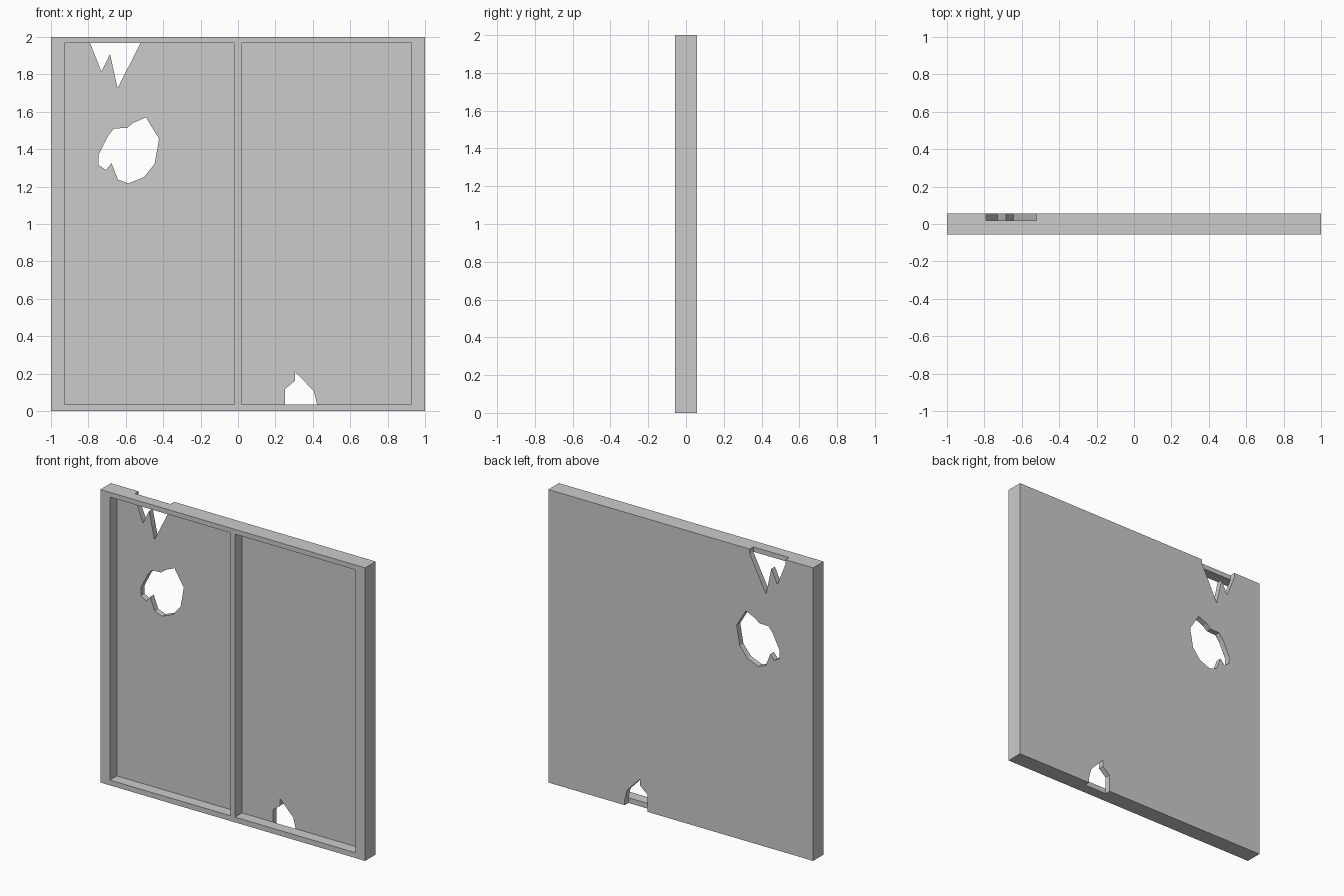
import bpy, bmesh

if "Cube" in bpy.data.objects:
    bpy.data.objects.remove(bpy.data.objects["Cube"])

T = 0.057          # half thickness
RECESS = 0.018     # y of the panel face behind the frame


def prism(name, pts, y0, y1):
    """Extrude an x/z outline from y0 to y1."""
    bm = bmesh.new()
    face = bm.faces.new([bm.verts.new((x, y0, z)) for x, z in pts])
    ext = bmesh.ops.extrude_face_region(bm, geom=[face])
    verts = [v for v in ext["geom"] if isinstance(v, bmesh.types.BMVert)]
    bmesh.ops.translate(bm, verts=verts, vec=(0, y1 - y0, 0))
    bmesh.ops.recalc_face_normals(bm, faces=bm.faces)
    mesh = bpy.data.meshes.new(name)
    bm.to_mesh(mesh)
    bm.free()
    obj = bpy.data.objects.new(name, mesh)
    bpy.context.collection.objects.link(obj)
    return obj


def rect(x0, x1, z0, z1):
    return [(x0, z0), (x1, z0), (x1, z1), (x0, z1)]


def cut(target, pts, y0, y1):
    """Subtract a prism from the target and remove the cutter."""
    cutter = prism("cutter", pts, y0, y1)
    cutter.hide_render = True
    mod = target.modifiers.new("cut", 'BOOLEAN')
    mod.operation = 'DIFFERENCE'
    mod.solver = 'EXACT'
    mod.object = cutter
    bpy.context.view_layer.objects.active = target
    bpy.ops.object.modifier_apply(modifier=mod.name)
    bpy.data.objects.remove(cutter)


# Wall panel with frame
wall = prism("broken_wall_panel", rect(-1, 1, 0, 2), -T, T)

# Two recessed bays on the front, leaving border and centre stud
for s in (-1, 1):
    a, b = sorted((s * 0.018, s * 0.927))
    cut(wall, rect(a, b, 0.036, 1.967), -T - 0.1, RECESS)

# Jagged notch at the top, ragged hole, and notch at the bottom
top_notch = [(-0.791, 2.1), (-0.791, 1.968), (-0.730, 1.814), (-0.684, 1.909),
             (-0.644, 1.725), (-0.521, 1.968), (-0.521, 2.1)]
hole = [(-0.746, 1.369), (-0.695, 1.471), (-0.663, 1.511), (-0.594, 1.513),
        (-0.562, 1.540), (-0.492, 1.570), (-0.422, 1.455), (-0.446, 1.321),
        (-0.503, 1.251), (-0.586, 1.217), (-0.642, 1.237), (-0.676, 1.325),
        (-0.706, 1.289), (-0.746, 1.315)]
bottom_notch = [(0.252, -0.1), (0.252, 0.118), (0.306, 0.163), (0.306, 0.210),
                (0.405, 0.107), (0.423, 0.036), (0.423, -0.1)]
for outline in (top_notch, hole, bottom_notch):
    cut(wall, outline, RECESS - 0.0005, T + 0.1)
